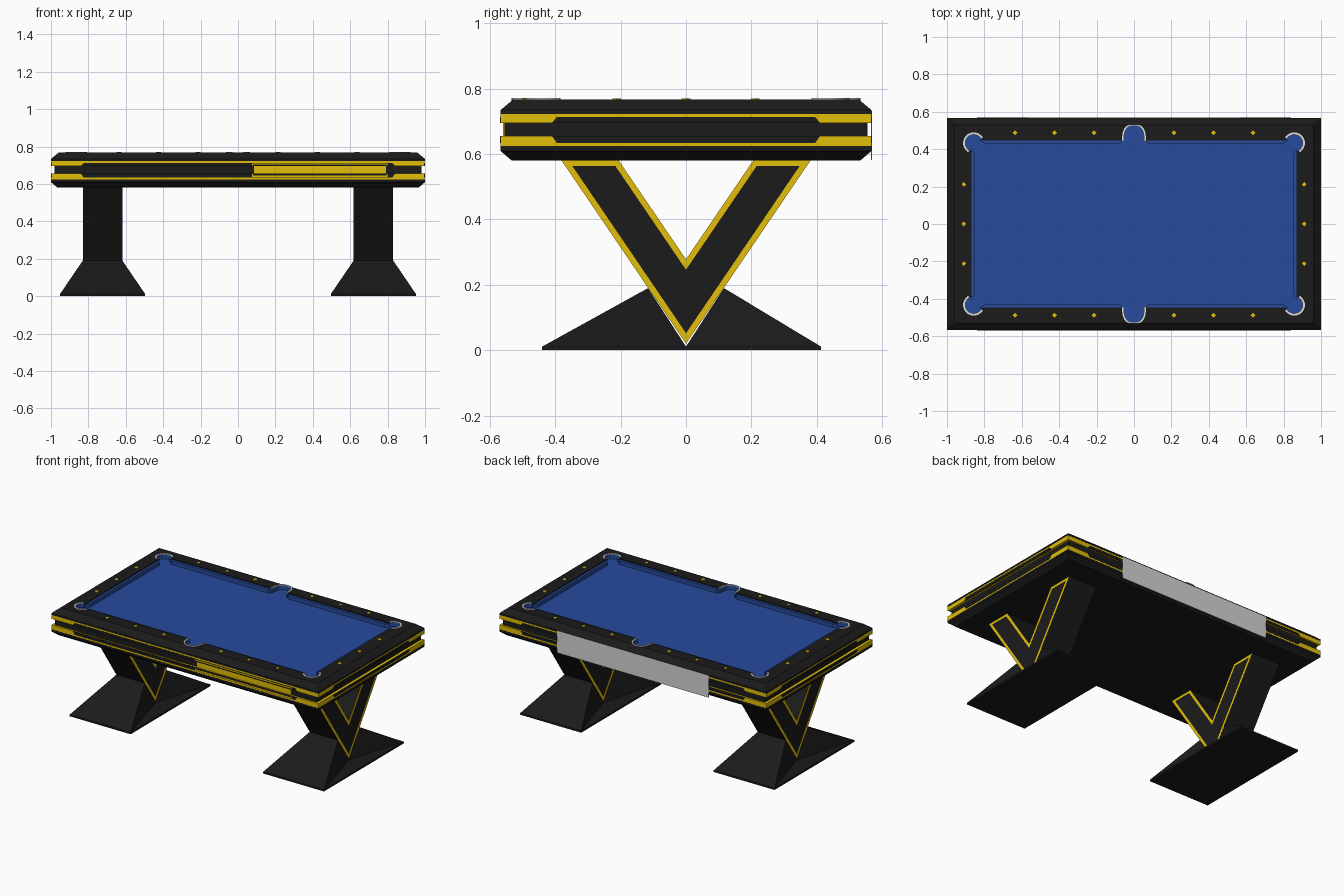
import bpy, bmesh, math
from mathutils import Vector

if "Cube" in bpy.data.objects:
    bpy.data.objects.remove(bpy.data.objects["Cube"])


def material(name, rgb):
    m = bpy.data.materials.new(name)
    m.diffuse_color = (*rgb, 1)
    m.use_nodes = True
    m.node_tree.nodes["Principled BSDF"].inputs["Base Color"].default_value = m.diffuse_color
    return m


BLACK = material("black wood", (0.011, 0.011, 0.011))
GOLD = material("gold trim", (0.76, 0.52, 0.002))
BLUE = material("blue cloth", (0.02, 0.07, 0.34))
WHITE = material("pale pocket trim", (0.75, 0.75, 0.72))
GREY = material("grey panel", (0.66, 0.66, 0.66))


def finish(name, bm, *mats):
    bmesh.ops.recalc_face_normals(bm, faces=bm.faces)
    me = bpy.data.meshes.new(name)
    bm.to_mesh(me)
    bm.free()
    for m in mats:
        me.materials.append(m)
    ob = bpy.data.objects.new(name, me)
    bpy.context.collection.objects.link(ob)
    return ob


def place(axis, p, d):
    return {'x': (d, *p), 'y': (p[0], d, p[1]), 'z': (*p, d)}[axis]


def prism(name, axis, pts, a, b, mat):
    """Extrude a 2D outline along an axis from a to b."""
    bm = bmesh.new()
    lo, hi = [[bm.verts.new(place(axis, p, d)) for p in pts] for d in (a, b)]
    bm.faces.new(lo)
    bm.faces.new(hi)
    for i in range(len(pts)):
        j = (i + 1) % len(pts)
        bm.faces.new((lo[i], lo[j], hi[j], hi[i]))
    return finish(name, bm, mat)


def strip(name, axis, outer, inner, a, b, mat):
    """Open solid band between two matching 2D outlines."""
    bm = bmesh.new()
    loops = [[bm.verts.new(place(axis, p, d)) for p in pts]
             for pts, d in ((outer, a), (outer, b), (inner, b), (inner, a))]
    n = len(outer)
    for i in range(n - 1):
        for k in range(4):
            q, r = loops[k], loops[(k + 1) % 4]
            bm.faces.new((q[i], q[i + 1], r[i + 1], r[i]))
    for i in (0, n - 1):
        bm.faces.new([lp[i] for lp in loops])
    return finish(name, bm, mat)


def loft(name, levels, mat):
    """Stack of centred rectangles (half x, half y, z)."""
    bm = bmesh.new()
    rows = [[bm.verts.new((sx * hx, sy * hy, z)) for sx, sy in
             ((-1, -1), (1, -1), (1, 1), (-1, 1))] for hx, hy, z in levels]
    bm.faces.new(rows[0])
    bm.faces.new(rows[-1])
    for q, r in zip(rows, rows[1:]):
        for i in range(4):
            j = (i + 1) % 4
            bm.faces.new((q[i], q[j], r[j], r[i]))
    return finish(name, bm, mat)


def rect(x0, y0, x1, y1):
    return [(x0, y0), (x1, y0), (x1, y1), (x0, y1)]


def arc(cx, cy, rx, ry, a0, a1, n, e=1.0):
    """Arc, squared off when the exponent e is below 1."""
    pts = []
    for i in range(n + 1):
        t = math.radians(a0 + (a1 - a0) * i / n)
        c, s = math.cos(t), math.sin(t)
        pts.append((cx + rx * math.copysign(abs(c) ** e, c),
                    cy + ry * math.copysign(abs(s) ** e, s)))
    return pts


def cut(ob, cutter):
    mod = ob.modifiers.new("cut", 'BOOLEAN')
    mod.operation, mod.solver, mod.object = 'DIFFERENCE', 'EXACT', cutter
    bpy.context.view_layer.objects.active = ob
    bpy.ops.object.modifier_apply(modifier=mod.name)
    bpy.data.objects.remove(cutter, do_unlink=True)


# Cabinet: lower skirt, recessed core, two gold bands, top rail
loft("cabinet_skirt", [(.965, .533, .58), (1, .568, .61), (1, .568, .624)], BLACK)
loft("cabinet_core", [(.98, .555, .60), (.98, .555, .73)], BLACK)
loft("lower_gold_band", [(.998, .567, .624), (.998, .567, .655)], GOLD)
loft("upper_gold_band", [(.998, .567, .695), (.998, .567, .723)], GOLD)
rail = loft("top_rail", [(1, .568, .723), (1, .568, .734), (.96, .528, .767)], BLACK)

# Playing surface
loft("cloth_bed", [(.93, .548, .732), (.93, .548, .736)], BLUE)


# Pocket: blue liner wall with a thin pale trim on top
def pocket(name, outer, inner):
    strip(name + "_liner", 'z', outer, inner, .737, .766, BLUE)
    strip(name + "_trim", 'z', outer, inner, .766, .771, WHITE)


# Openings in the rail for the bed and the pockets
cutters = [prism("bed_cutter", 'z', rect(-.868, -.447, .868, .447), .7335, .8, BLACK)]
for sy in (-1, 1):
    cutters.append(prism("side_cutter", 'z',
                         arc(0, sy * .43, .056, .096, 0, 350, 35, .7), .7335, .8, BLACK))
    pocket("side_pocket", arc(0, sy * .44, .064, .093, 0, sy * 180, 24, .7),
           arc(0, sy * .44, .054, .084, 0, sy * 180, 24, .7))
    for sx in (-1, 1):
        c = (sx * .857, sy * .433)
        mid = math.degrees(math.atan2(sy, sx))
        cutters.append(prism("corner_cutter", 'z',
                             arc(*c, .047, .047, 0, 345, 23), .7335, .8, BLACK))
        pocket("corner_pocket", arc(*c, .057, .057, mid - 105, mid + 105, 20),
               arc(*c, .045, .045, mid - 105, mid + 105, 20))
for c in cutters:
    cut(rail, c)

# Cushions with mitred ends
for s in (-1, 1):
    for t in (-1, 1):
        prism("long_cushion", 'z', [(t * .062, s * .448), (t * .825, s * .448),
              (t * .80, s * .43), (t * .075, s * .43)], .735, .761, BLUE)
    prism("end_cushion", 'z', [(s * .869, -.40), (s * .869, .40),
          (s * .852, .375), (s * .852, -.375)], .735, .761, BLUE)


# Gold diamond sights on the rail
def sight(x, y):
    prism("rail_sight", 'z', arc(x, y, .013, .013, 0, 270, 3), .765, .770, GOLD)


for s in (-1, 1):
    for x in (.214, .425, .637):
        sight(x, s * .488)
        sight(-x, s * .488)
    for y in (-.212, 0, .212):
        sight(s * .91, y)


# Black overlays on the bands, leaving thin gold lines above and below
def overlays(h):
    return [[(-h, z0), (h, z0), (h - .015, z1), (-h + .015, z1)]
            for z0, z1 in ((.655, .634), (.695, .713))]


for s in (-1, 1):
    for pts in overlays(.41):
        prism("end_overlay", 'x', pts, s * .99, s * 1.0, BLACK)
    for pts in overlays(.84):
        prism("long_overlay", 'y', pts, s * .56, s * .5685, BLACK)

# Front ball return: gold plate in the groove, gold frame lines around it
prism("return_plate", 'y', rect(.085, .655, .79, .695), -.560, -.550, GOLD)
for z0, z1 in ((.637, .644), (.703, .710)):
    prism("return_frame_line", 'y', rect(.075, z0, .80, z1), -.5695, -.565, GOLD)
for x in (.075, .794):
    for z0, z1 in ((.637, .655), (.695, .710)):
        prism("return_frame_end", 'y', rect(x, z0, x + .006, z1), -.5695, -.565, GOLD)

# Plain grey plate on the back
prism("back_plate", 'y', rect(-.567, .582, .567, .732), .566, .5695, GREY)

# Legs: gold-edged V on a split wedge foot
V = [(0, .02), (.382, .582), (.207, .582), (0, .278), (-.207, .582), (-.382, .582)]
for cx in (-.724, .724):
    leg = prism("v_leg", 'x', V, cx - .106, cx + .106, BLACK)
    leg.data.materials.append(GOLD)
    bm = bmesh.new()
    bm.from_mesh(leg.data)
    sides = [f for f in bm.faces if len(f.verts) == 6]
    rim = bmesh.ops.inset_region(bm, faces=sides, thickness=.018, use_even_offset=True)
    for f in rim["faces"]:
        f.material_index = 1
    bm.to_mesh(leg.data)
    bm.free()

    prism("foot_plate", 'z', rect(cx - .228, -.44, cx + .228, .413), 0, .012, BLACK)
    for y in (-.44, .413):
        s = math.copysign(1, y)
        bm = bmesh.new()
        for hx, py, z in ((.228, y, .011), (.106, s * .116, .19), (.106, 0, .011)):
            for k in (-1, 1):
                bm.verts.new(Vector((cx + k * hx, py, z)))
        bmesh.ops.convex_hull(bm, input=bm.verts)
        finish("foot_wedge", bm, BLACK)
